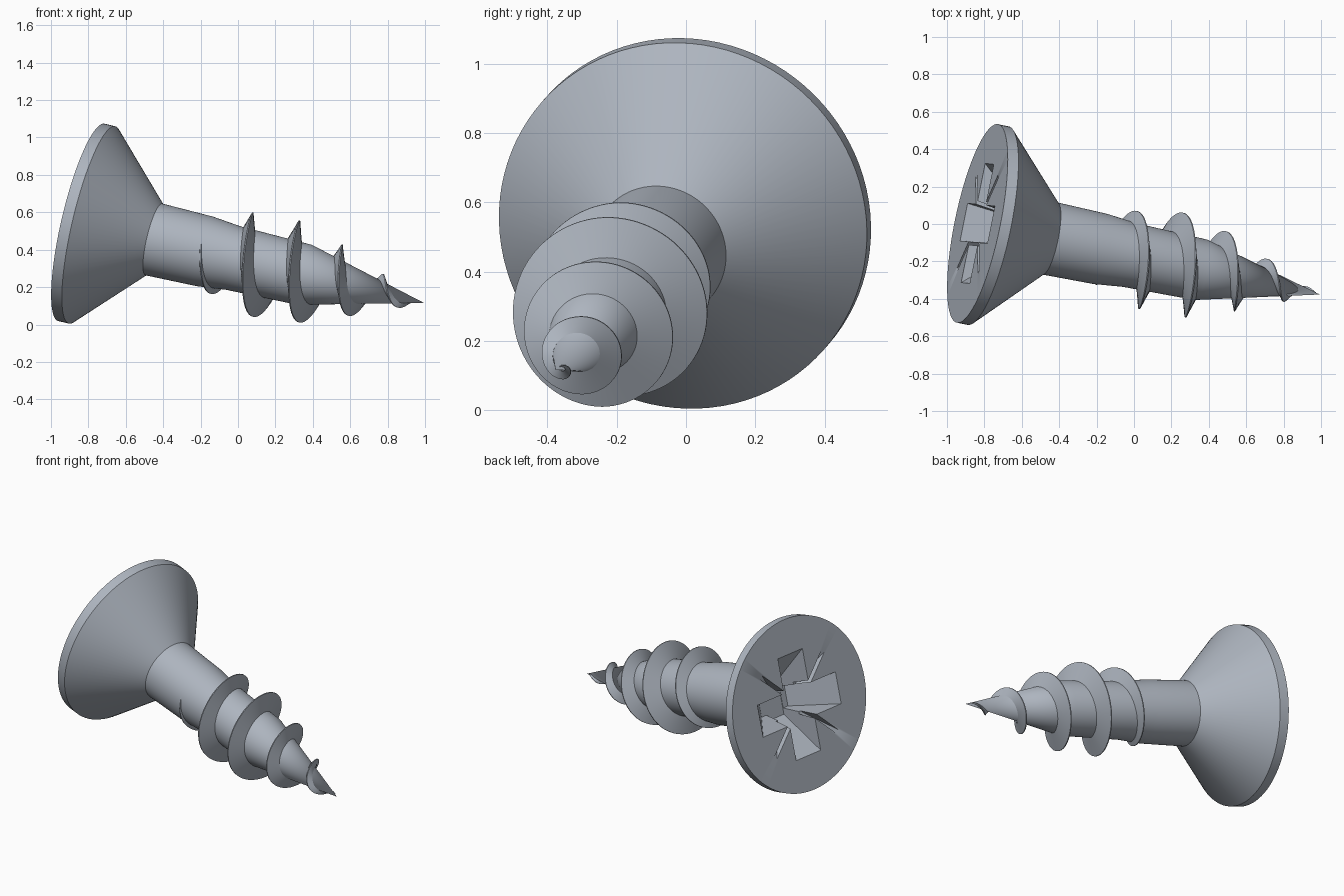
import bpy, bmesh, math
from mathutils import Vector, Matrix

cube = bpy.data.objects.get("Cube")
if cube:
    bpy.data.objects.remove(cube, do_unlink=True)

# Screw axis: local +x runs from the head face to the tip
HEAD = Vector((-0.837, 0.003, 0.546))
AXIS = Vector((0.954, -0.198, -0.224)).normalized()
FRAME = Matrix.Translation(HEAD) @ Vector((1, 0, 0)).rotation_difference(AXIS).to_matrix().to_4x4()
LENGTH = 1.918

steel = bpy.data.materials.new("steel_grey")
steel.use_nodes = True
steel.diffuse_color = (0.42, 0.46, 0.52, 1)
steel.node_tree.nodes["Principled BSDF"].inputs["Base Color"].default_value = steel.diffuse_color


def make(name, bm):
    bmesh.ops.recalc_face_normals(bm, faces=bm.faces)
    mesh = bpy.data.meshes.new(name)
    bm.to_mesh(mesh)
    bm.free()
    mesh.materials.append(steel)
    obj = bpy.data.objects.new(name, mesh)
    bpy.context.collection.objects.link(obj)
    obj.matrix_world = FRAME
    return obj


def select(obj):
    bpy.ops.object.select_all(action='DESELECT')
    obj.select_set(True)
    bpy.context.view_layer.objects.active = obj


def interp(points, t):
    for (t0, r0), (t1, r1) in zip(points, points[1:]):
        if t <= t1:
            return r0 + (r1 - r0) * max(0, t - t0) / (t1 - t0)
    return points[-1][1]


# Head, shank and tapered core, turned from one profile
PROFILE = [(0, 0), (0, 0.542), (0.06, 0.542), (0.406, 0.197), (0.69, 0.191),
           (0.85, 0.174), (1.25, 0.165), (LENGTH, 0)]
bm = bmesh.new()
verts = [bm.verts.new((t, 0, r)) for t, r in PROFILE]
edges = [bm.edges.new(pair) for pair in zip(verts, verts[1:])]
bmesh.ops.spin(bm, geom=verts + edges, cent=(0, 0, 0), axis=(1, 0, 0),
               angle=math.tau, steps=96, use_duplicate=False)
bmesh.ops.remove_doubles(bm, verts=bm.verts, dist=0.0005)
body = make("screw_body", bm)


# Cross recess with four thin diagonal slots, cut into the head
def cut_bar(angle, top_len, low_len, top_half, low_half, depth):
    bm = bmesh.new()
    bmesh.ops.create_cube(bm, size=2)
    out = -0.05
    k = out / depth
    for v in bm.verts:
        deep = v.co.x > 0
        f = 1 if deep else k
        v.co = (depth if deep else out,
                v.co.y * (top_len + (low_len - top_len) * f),
                v.co.z * (top_half + (low_half - top_half) * f))
    bmesh.ops.rotate(bm, verts=bm.verts, matrix=Matrix.Rotation(angle, 3, 'X'))
    cutter = make("recess_cutter", bm)
    cutter.hide_render = True
    mod = body.modifiers.new("recess", 'BOOLEAN')
    mod.operation = 'DIFFERENCE'
    mod.solver = 'EXACT'
    mod.object = cutter
    select(body)
    bpy.ops.object.modifier_apply(modifier=mod.name)
    bpy.data.objects.remove(cutter, do_unlink=True)


for i in range(2):
    cut_bar(i * math.pi / 2, 0.325, 0.11, 0.102, 0.07, 0.24 + 0.003 * i)
    cut_bar(math.pi / 4 + i * math.pi / 2, 0.365, 0.16, 0.013, 0.011, 0.12 + 0.003 * i)

# Helical thread: sharp crest that swells, then tapers toward the tip
CREST = [(0.68, 0.185), (0.775, 0.215), (0.9, 0.262), (1.03, 0.282), (1.157, 0.277),
         (1.286, 0.254), (1.411, 0.204), (1.545, 0.157), (1.668, 0.099), (1.803, 0.053), (1.885, 0.01)]
PITCH = 0.257
CORE = PROFILE[3:]
START, END, STEPS = 0.68, 1.885, 420
bm = bmesh.new()
rings = []
for i in range(STEPS + 1):
    t = START + (END - START) * i / STEPS
    ang = math.pi / 2 + math.tau * (t - 0.899) / PITCH
    core, crest = interp(CORE, t), interp(CREST, t)
    half = 0.012 + 0.3 * max(0, crest - core)
    base = core * 0.9
    section = [(t - half, base), (t - 0.003, crest), (t + 0.003, crest), (t + half, base)]
    rings.append([bm.verts.new((x, r * math.cos(ang), r * math.sin(ang))) for x, r in section])
for a, b in zip(rings, rings[1:]):
    for j in range(4):
        k = (j + 1) % 4
        bm.faces.new((a[j], a[k], b[k], b[j]))
bm.faces.new(rings[0])
bm.faces.new(rings[-1])
thread = make("screw_thread", bm)

for obj in (body, thread):
    select(obj)
    bpy.ops.object.shade_smooth_by_angle(angle=math.radians(35))
